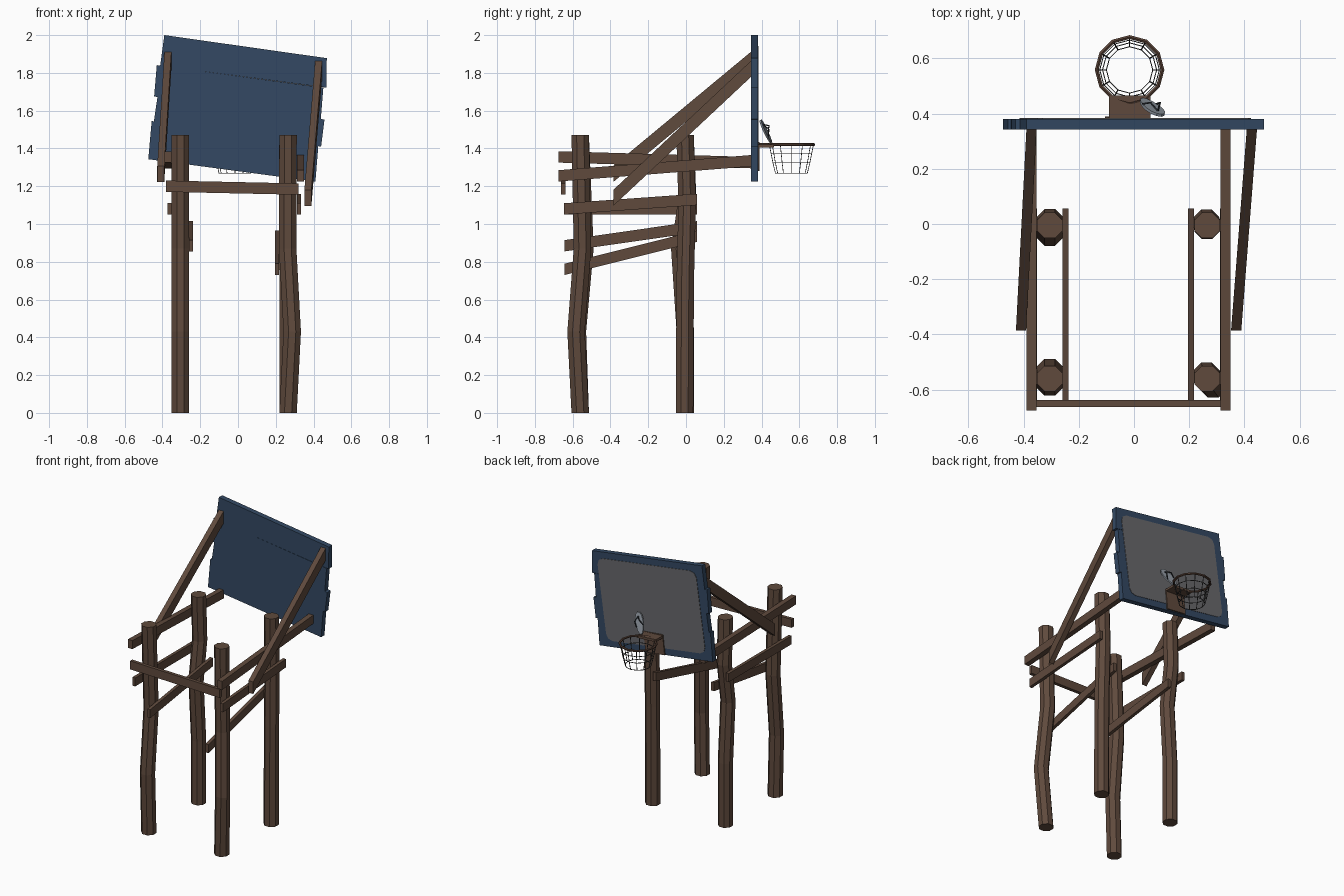
import bpy, bmesh, math
from mathutils import Vector

if "Cube" in bpy.data.objects:
    bpy.data.objects.remove(bpy.data.objects["Cube"])


def mat(name, c):
    m = bpy.data.materials.new(name)
    m.diffuse_color = (*c, 1)
    m.use_nodes = True
    m.node_tree.nodes["Principled BSDF"].inputs["Base Color"].default_value = m.diffuse_color
    return m


WOOD = mat("brown wood", (0.115, 0.068, 0.046))
BLUE = mat("navy paint", (0.033, 0.066, 0.125))
GREY = mat("grey panel", (0.14, 0.14, 0.15))
RIM = mat("rusty metal", (0.10, 0.055, 0.038))
NET = mat("dark cord", (0.05, 0.05, 0.05))
SOLE = mat("pale grey rubber", (0.25, 0.28, 0.32))
STRAP = mat("dark strap", (0.02, 0.025, 0.03))


def make(name, verts, faces, m):
    me = bpy.data.meshes.new(name)
    me.from_pydata([tuple(v) for v in verts], [], faces)
    bm = bmesh.new()
    bm.from_mesh(me)
    bmesh.ops.recalc_face_normals(bm, faces=bm.faces)
    bm.to_mesh(me)
    bm.free()
    me.materials.append(m)
    ob = bpy.data.objects.new(name, me)
    bpy.context.collection.objects.link(ob)
    return ob


def loft(name, rings, m, cyclic=False):
    """Join equal-sized rings of points, capping the ends unless cyclic."""
    n, k = len(rings[0]), len(rings)
    verts = [p for r in rings for p in r]
    faces = []
    for i in range(k if cyclic else k - 1):
        a, b = i * n, ((i + 1) % k) * n
        faces += [(a + j, a + (j + 1) % n, b + (j + 1) % n, b + j) for j in range(n)]
    if not cyclic:
        faces += [tuple(range(n)), tuple(range((k - 1) * n, k * n))]
    return make(name, verts, faces, m)


def rail(name, p0, p1, w, h, m=WOOD):
    """Sheared plank along y with upright ends; p = centre of each end."""
    rings = [[(x + sx * w / 2, y, z + sz * h / 2)
              for sx, sz in ((-1, -1), (1, -1), (1, 1), (-1, 1))] for x, y, z in (p0, p1)]
    return loft(name, rings, m)


def tube(name, pts, r, m, sides=4, cyclic=False):
    """Thin rod through points."""
    pts = [Vector(p) for p in pts]
    k, rings = len(pts), []
    for i, p in enumerate(pts):
        a = pts[i - 1] if (i or cyclic) else p
        b = pts[(i + 1) % k] if (i < k - 1 or cyclic) else p
        t = (b - a).normalized()
        ref = Vector((0, 0, 1)) if abs(t.z) < 0.8 else Vector((1, 0, 0))
        u = t.cross(ref).normalized()
        v = t.cross(u)
        rings.append([p + r * (math.cos(q) * u + math.sin(q) * v)
                      for q in (2 * math.pi * (j + 0.5) / sides for j in range(sides))])
    return loft(name, rings, m, cyclic)


def slab_y(name, outline, y0, y1, m):
    """Extrude an x-z outline along y."""
    return loft(name, [[(x, y, z) for x, z in outline] for y in (y0, y1)], m)


# Crooked octagonal posts: centre (x, y) at each height
posts = {
    "front_left_post": [(-.305, -.56, 0), (-.305, -.575, .43), (-.305, -.535, .87), (-.305, -.56, 1.47)],
    "front_right_post": [(.265, -.56, 0), (.287, -.582, .43), (.263, -.548, .87), (.265, -.56, 1.47)],
    "back_left_post": [(-.305, -.005, 0), (-.305, -.005, .45), (-.305, -.033, .87), (-.305, .008, 1.15), (-.305, -.005, 1.47)],
    "back_right_post": [(.265, -.008, 0), (.265, -.004, .7), (.262, .006, 1.1), (.265, -.005, 1.47)],
}
for name, path in posts.items():
    loft(name, [[(x + .05 * math.cos(math.pi * (j + .5) / 4),
                  y + .05 * math.sin(math.pi * (j + .5) / 4), z) for j in range(8)]
                for x, y, z in path], WOOD)

# Side rails: upper arms, middle rails, inner rails
rail("left_upper_arm", (-.371, -.675, 1.355), (-.371, .345, 1.325), .036, .06)
rail("right_upper_arm", (.331, -.675, 1.255), (.331, .345, 1.335), .036, .06)
rail("left_middle_rail", (-.363, -.645, 1.08), (-.363, .057, 1.08), .022, .06)
rail("right_middle_rail", (.323, -.645, 1.08), (.323, .057, 1.13), .022, .06)
rail("left_inner_rail", (-.248, -.642, .885), (-.248, .057, .985), .022, .06)
rail("right_inner_rail", (.207, -.642, .76), (.207, .057, .935), .022, .06)

# Front cross rail
slab_y("front_cross_rail", [(-.38, 1.17), (.32, 1.155), (.32, 1.215), (-.38, 1.23)], -.662, -.638, WOOD)

# Diagonal struts holding the board
rail("left_strut", (-.409, -.385, 1.265), (-.371, .345, 1.87), .037, .085)
rail("right_strut", (.37, -.385, 1.138), (.427, .345, 1.822), .037, .085)

# Tilted backboard of four staggered planks: left edge pair, right edge pair
planks = [((-.39, 2.0), (-.412, 1.838), (.47, 1.878), (.468, 1.722)),
          ((-.43, 1.841), (-.444, 1.675), (.452, 1.722), (.438, 1.553)),
          ((-.426, 1.675), (-.446, 1.539), (.458, 1.553), (.440, 1.41)),
          ((-.457, 1.545), (-.475, 1.343), (.425, 1.412), (.41, 1.225))]
for i, (tl, bl, tr, br) in enumerate(planks):
    slab_y("board_plank_%d" % (i + 1), [tl, bl, br, tr], .343, .38, BLUE)

# Grey target panel with cut corners, in the tilted board's own axes
ang = math.radians(-8)
ux, uz = Vector((math.cos(ang), math.sin(ang))), Vector((-math.sin(ang), math.cos(ang)))
centre = Vector((.004, 1.612))
W, H, C = .39, .284, .045
corner = []
for sx, sz in ((1, 1), (-1, 1), (-1, -1), (1, -1)):
    arc = [(W - C + C * math.cos(t), H - C + C * math.sin(t)) for t in (0, math.pi / 4, math.pi / 2)]
    if sx * sz < 0:
        arc.reverse()
    corner += [centre + ux * (sx * a) + uz * (sz * b) for a, b in arc]
slab_y("target_panel", [tuple(p) for p in corner], .379, .383, GREY)

# Hoop bracket: upright plate and shelf
slab_y("bracket_back_plate", [(-.105, 1.295), (.045, 1.28), (.06, 1.42), (-.09, 1.435)], .38, .39, WOOD)
slab_y("bracket_shelf", [(-.09, 1.412), (.06, 1.405), (.06, 1.42), (-.09, 1.43)], .385, .465, WOOD)

# Rim and net
HX, HY, HZ = -.016, .558, 1.42


def circle(r, z, n=12):
    return [(HX + r * math.cos(2 * math.pi * j / n), HY + r * math.sin(2 * math.pi * j / n), z)
            for j in range(n)]


tube("hoop_rim", circle(.119, HZ), .008, RIM, 6, True)
levels = [(.116, 1.415), (.108, 1.375), (.098, 1.325), (.084, 1.268)]
for i, (r, z) in enumerate(levels[1:]):
    tube("net_ring_%d" % (i + 1), circle(r, z), .0025, NET, 4, True)
for j in range(12):
    tube("net_strand_%d" % (j + 1), [circle(r, z)[j] for r, z in levels], .0025, NET)

# Old sandal resting on the bracket: oval sole and V strap
L = Vector((.07, -.06, .12)).normalized()
S = Vector((1, 0, -.583)).normalized()
N = L.cross(S).normalized()
if N.y < 0:
    N = -N
mid = Vector((.064, .418, 1.488))
oval = [mid + L * (.075 * math.cos(t)) + S * ((.033 + .005 * math.cos(t)) * math.sin(t))
        for t in (2 * math.pi * k / 14 for k in range(14))]
loft("sandal_sole", [oval, [p + N * .01 for p in oval]], SOLE)
toe = mid + L * .045 + N * .01
for side in (-1, 1):
    tube("sandal_strap", [toe, mid + L * .015 + S * (side * .02) + N * .03,
                          mid - L * .02 + S * (side * .03) + N * .01], .004, STRAP)
